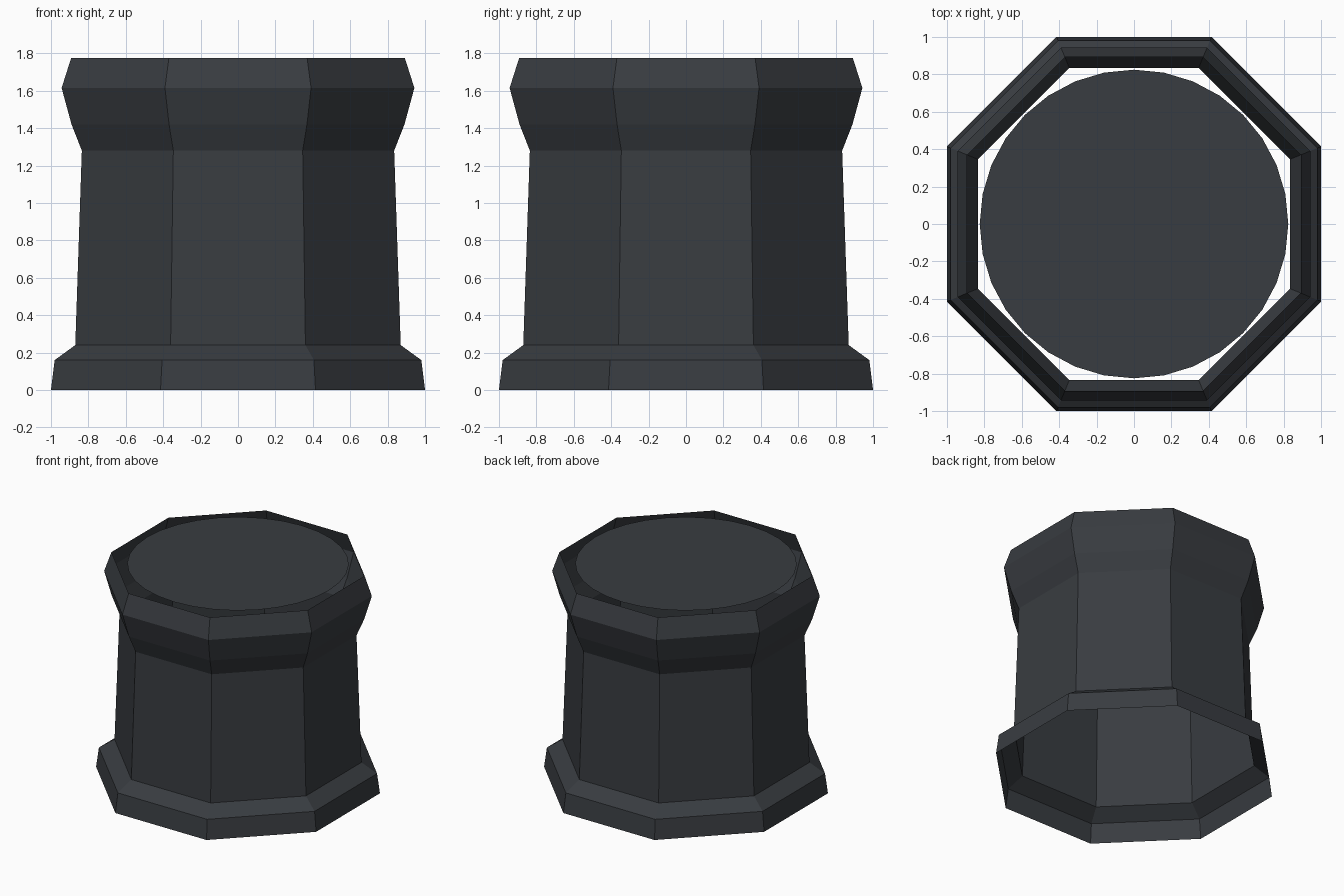
import bpy, bmesh
from math import cos, sin, pi

if "Cube" in bpy.data.objects:
    bpy.data.objects.remove(bpy.data.objects["Cube"])

mat = bpy.data.materials.new("dark_slate")
mat.diffuse_color = (0.04, 0.045, 0.052, 1)
mat.use_nodes = True
mat.node_tree.nodes["Principled BSDF"].inputs["Base Color"].default_value = mat.diffuse_color


def make_object(name, bm):
    mesh = bpy.data.meshes.new(name)
    bm.to_mesh(mesh)
    bm.free()
    mesh.materials.append(mat)
    obj = bpy.data.objects.new(name, mesh)
    bpy.context.collection.objects.link(obj)
    return obj


# Octagonal open shell: plinth, tapered body, flared collar (flat distance, height)
profile = [(1.0, 0.0), (0.98, 0.16), (0.87, 0.24), (0.835, 1.28),
           (0.89, 1.42), (0.943, 1.615), (0.892, 1.775)]
SIDES = 8
bm = bmesh.new()
rings = []
for apothem, z in profile:
    r = apothem / cos(pi / SIDES)
    rings.append([bm.verts.new((r * cos((2 * i + 1) * pi / SIDES),
                                r * sin((2 * i + 1) * pi / SIDES), z))
                  for i in range(SIDES)])
for low, high in zip(rings, rings[1:]):
    for i in range(SIDES):
        j = (i + 1) % SIDES
        bm.faces.new((low[i], low[j], high[j], high[i]))
make_object("octagonal_shell", bm)

# Flat round disc level with the rim
bm = bmesh.new()
bmesh.ops.create_circle(bm, cap_ends=True, segments=32, radius=0.825)
for f in bm.faces:
    if f.normal.z < 0:
        f.normal_flip()
make_object("top_disc", bm).location.z = 1.777
